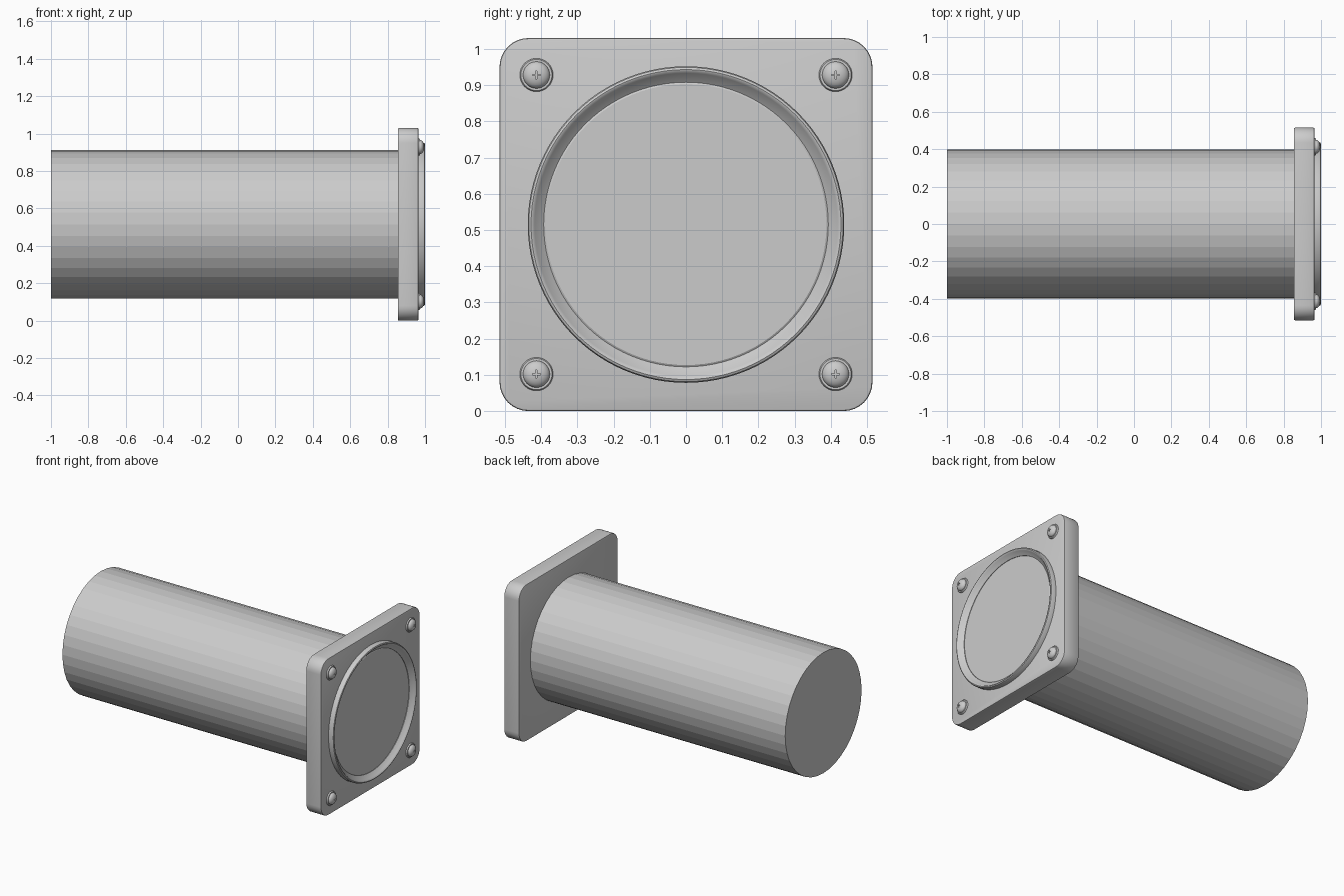
import bpy, bmesh, math
from mathutils import Vector

if "Cube" in bpy.data.objects:
    bpy.data.objects.remove(bpy.data.objects["Cube"])

CZ = 0.515  # height of the tube axis


def finish(bm, name, smooth=None):
    bmesh.ops.remove_doubles(bm, verts=bm.verts, dist=1e-5)
    bmesh.ops.recalc_face_normals(bm, faces=bm.faces)
    me = bpy.data.meshes.new(name)
    bm.to_mesh(me)
    bm.free()
    ob = bpy.data.objects.new(name, me)
    bpy.context.collection.objects.link(ob)
    if smooth:
        bpy.ops.object.select_all(action='DESELECT')
        ob.select_set(True)
        bpy.context.view_layer.objects.active = ob
        bpy.ops.object.shade_smooth_by_angle(angle=math.radians(smooth))
    return ob


def lathe(name, profile, sides, y=0, z=CZ, smooth=None, closed=False):
    """Spin (x, radius) points around an axis parallel to x."""
    bm = bmesh.new()
    vs = [bm.verts.new((x, y, z + r)) for x, r in profile]
    n = len(vs)
    edges = [bm.edges.new((vs[i], vs[(i + 1) % n])) for i in range(n if closed else n - 1)]
    bmesh.ops.spin(bm, geom=vs + edges, cent=(0, y, z), axis=(1, 0, 0),
                   angle=math.tau, steps=sides, use_duplicate=False)
    return finish(bm, name, smooth)


# Faceted tube with closed rear end
lathe("tube", [(-1, 0), (-1, 0.397), (0.9, 0.397), (0.9, 0)], 40)

# Square flange with rounded corners and softened edges
bm = bmesh.new()
bmesh.ops.create_cube(bm, size=1)
for v in bm.verts:
    v.co = Vector((0.91 + v.co.x * 0.11, v.co.y * 1.03, CZ + v.co.z * 1.03))
corners = [e for e in bm.edges if abs(e.verts[0].co.x - e.verts[1].co.x) > 0.1]
bmesh.ops.bevel(bm, geom=corners, offset=0.08, segments=8, profile=0.5, affect='EDGES')
rims = [e for e in bm.edges if abs(e.verts[0].co.x - e.verts[1].co.x) < 1e-4]
bmesh.ops.bevel(bm, geom=rims, offset=0.006, segments=2, profile=0.5, affect='EDGES')
finish(bm, "flange", 40)

# Raised bezel ring with a sloping inside wall
lathe("bezel_ring", [(0.955, 0.437), (0.99, 0.437), (0.997, 0.434), (1.0, 0.428),
                     (0.998, 0.422), (0.992, 0.418), (0.972, 0.393), (0.955, 0.393)],
      96, smooth=40, closed=True)

# Front disc inside the bezel
lathe("front_disc", [(0.95, 0), (0.95, 0.393), (0.969, 0.393), (0.972, 0.388), (0.972, 0)],
      96, smooth=30)

# Cross-recessed screws with washers in the four corners
for sy in (-1, 1):
    for sz in (-1, 1):
        y, z = sy * 0.413, CZ + sz * 0.413
        lathe("washer", [(0.96, 0.036), (0.96, 0.046), (0.969, 0.046), (0.973, 0.043),
                         (0.973, 0.036)], 32, y, z, 40, closed=True)
        dome = [(0.974 + 0.022 * math.sin(a), 0.037 * math.cos(a))
                for a in (i * math.pi / 16 for i in range(8))]
        screw = lathe("screw", [(0.96, 0), (0.96, 0.037)] + dome + [(0.996, 0)],
                      32, y, z, 40)
        for k, (w, h) in enumerate(((0.004, 0.022), (0.022, 0.004))):
            cb = bmesh.new()
            bmesh.ops.create_cube(cb, size=1)
            for v in cb.verts:
                v.co = Vector((0.998 + v.co.x * 0.016, y + v.co.y * w, z + v.co.z * h))
            cutter = finish(cb, "slot_cutter")
            cutter.hide_render = True
            cutter.hide_set(True)
            mod = screw.modifiers.new("slot", 'BOOLEAN')
            mod.operation = 'DIFFERENCE'
            mod.object = cutter
            mod.solver = 'EXACT'
